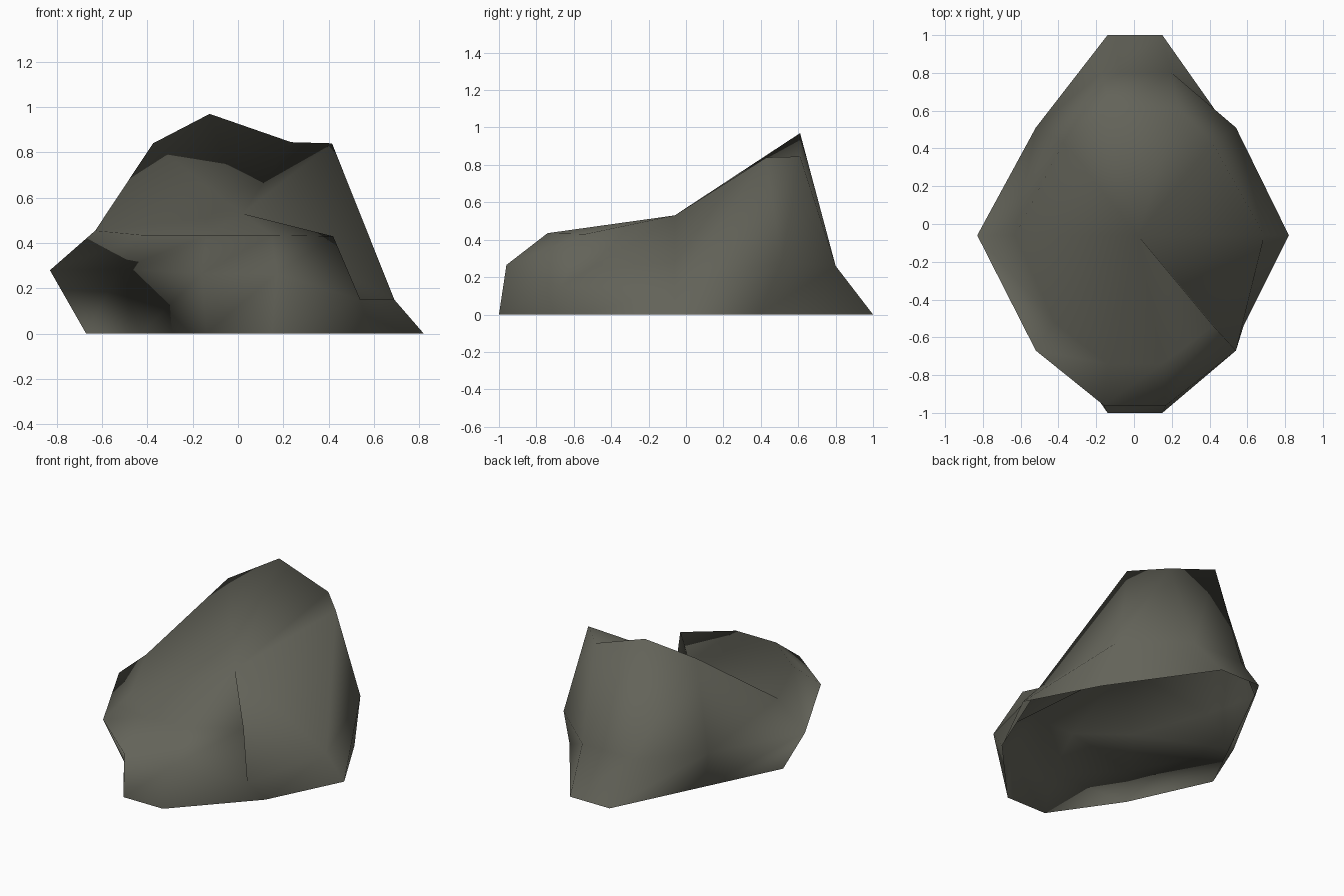
import bpy, bmesh

if "Cube" in bpy.data.objects:
    bpy.data.objects.remove(bpy.data.objects["Cube"])

# Rock: three rings of ten points (base, belly, crown), counter-clockwise from front left
BASE = [(-.14, -1, 0), (.15, -1, 0), (.58, -.54, 0), (.82, -.06, 0), (.58, .39, 0),
        (.15, 1, 0), (-.14, 1, 0), (-.43, .42, 0), (-.67, -.06, 0), (-.43, -.58, 0)]
BELLY = [(-.16, -.96, .265), (.17, -.96, .265), (.54, -.67, .15), (.69, -.06, .15), (.54, .51, .275),
         (.2, .8, .26), (-.17, .8, .26), (-.52, .51, .28), (-.83, -.06, .28), (-.52, -.67, .285)]
CROWN = [(-.14, -.74, .435), (.15, -.74, .435), (.42, -.54, .43), (.02, -.06, .53), (.415, .43, .84),
         (.235, .61, .845), (-.125, .61, .97), (-.375, .43, .84), (-.63, -.06, .455), (-.42, -.52, .435)]
HOLLOW = 3           # crown point pushed inwards, the cap fans out from it
INWARD = (8, 9)      # front-left skirt panels that face inwards

bm = bmesh.new()
rings = [[bm.verts.new(p) for p in ring] for ring in (BASE, BELLY, CROWN)]
n = len(BASE)

# Side bands, every panel split along the same diagonal
for level, (low, high) in enumerate(zip(rings, rings[1:])):
    for i in range(n):
        j = (i + 1) % n
        for tri in ((low[i], low[j], high[j]), (low[i], high[j], high[i])):
            if level == 0 and i in INWARD:
                tri = tri[::-1]
            bm.faces.new(tri)

# Cap
crown = rings[2]
for k in range(1, n - 1):
    bm.faces.new((crown[HOLLOW], crown[(HOLLOW + k) % n], crown[(HOLLOW + k + 1) % n]))

for f in bm.faces:
    f.smooth = True

mesh = bpy.data.meshes.new("rock")
bm.to_mesh(mesh)
bm.free()
stone = bpy.data.materials.new("dark grey stone")
stone.diffuse_color = (.125, .125, .1, 1)
stone.use_nodes = True
stone.node_tree.nodes["Principled BSDF"].inputs["Base Color"].default_value = stone.diffuse_color
mesh.materials.append(stone)
bpy.context.collection.objects.link(bpy.data.objects.new("rock", mesh))
